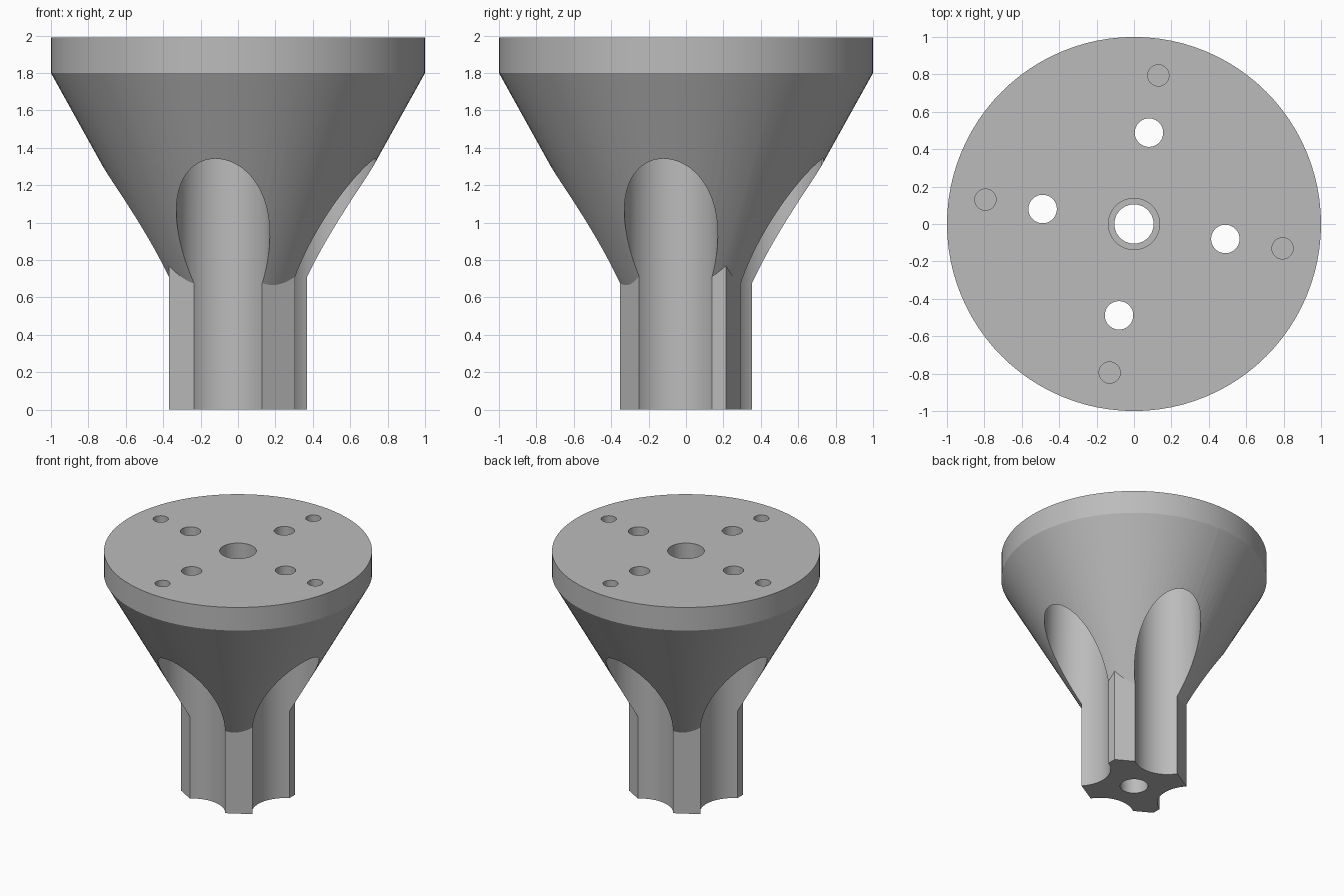
import bpy, bmesh, math

TOP, FLANGE = 1.99, 1.8          # top face and lower rim of the flange
TURN = math.radians(-9.3)        # rotation of the hole pattern

if "Cube" in bpy.data.objects:
    bpy.data.objects.remove(bpy.data.objects["Cube"], do_unlink=True)

grey = bpy.data.materials.new("plain_grey")
grey.use_nodes = True
colour = (0.5, 0.5, 0.5, 1)
grey.diffuse_color = colour
grey.node_tree.nodes["Principled BSDF"].inputs["Base Color"].default_value = colour


def lathe(name, profile, sides, angle=0.0, centre=(0, 0)):
    """Closed solid turned round a vertical axis from (radius, z) points."""
    bm = bmesh.new()
    rings = []
    for r, z in profile:
        rings.append([bm.verts.new((centre[0] + r * math.cos(angle + math.tau * i / sides),
                                    centre[1] + r * math.sin(angle + math.tau * i / sides), z))
                      for i in range(sides)])
    for low, high in zip(rings, rings[1:]):
        for i in range(sides):
            j = (i + 1) % sides
            bm.faces.new((low[i], low[j], high[j], high[i]))
    bm.faces.new(rings[0][::-1])
    bm.faces.new(rings[-1])
    mesh = bpy.data.meshes.new(name)
    bm.to_mesh(mesh)
    bm.free()
    mesh.materials.append(grey)
    obj = bpy.data.objects.new(name, mesh)
    bpy.context.collection.objects.link(obj)
    return obj


def combine(target, tool, operation):
    """Apply a boolean and discard the tool."""
    tool.hide_render = True
    mod = target.modifiers.new(tool.name, 'BOOLEAN')
    mod.operation, mod.solver, mod.object = operation, 'EXACT', tool
    bpy.context.view_layer.objects.active = target
    bpy.ops.object.modifier_apply(modifier=mod.name)
    bpy.data.objects.remove(tool, do_unlink=True)


# Conical head with a straight flange
hub = lathe("flanged_hub", [(0.3, 0.54), (1, FLANGE), (1, TOP)], 96)

# Hexagonal stem, with flats facing left and right
apothem = 0.37
stem = lathe("hex_stem", [(apothem / math.cos(math.pi / 6), z) for z in (0, 1.2)],
             6, math.pi / 6)
combine(hub, stem, 'UNION')

# Centre bore, wider at the top
combine(hub, lathe("centre_bore", [(0.105, -0.1), (0.105, 1.2), (0.137, 1.2), (0.137, 2.1)], 48),
        'DIFFERENCE')

# Four screw holes with deep scalloped pockets, and four blind pin holes
for k in range(4):
    a = TURN + k * math.pi / 2
    screw = (0.495 * math.cos(a), 0.495 * math.sin(a))
    pin = (0.805 * math.cos(a), 0.805 * math.sin(a))
    combine(hub, lathe("screw_pocket",
                       [(0.25, -0.1), (0.25, FLANGE), (0.076, FLANGE), (0.076, 2.1)],
                       64, a, screw), 'DIFFERENCE')
    combine(hub, lathe("pin_hole", [(0.057, 1.74), (0.057, 2.1)], 32, a, pin), 'DIFFERENCE')

# Smooth curved walls, crisp edges
bpy.ops.object.select_all(action='DESELECT')
hub.select_set(True)
bpy.context.view_layer.objects.active = hub
bpy.ops.object.shade_smooth_by_angle(angle=math.radians(25))
